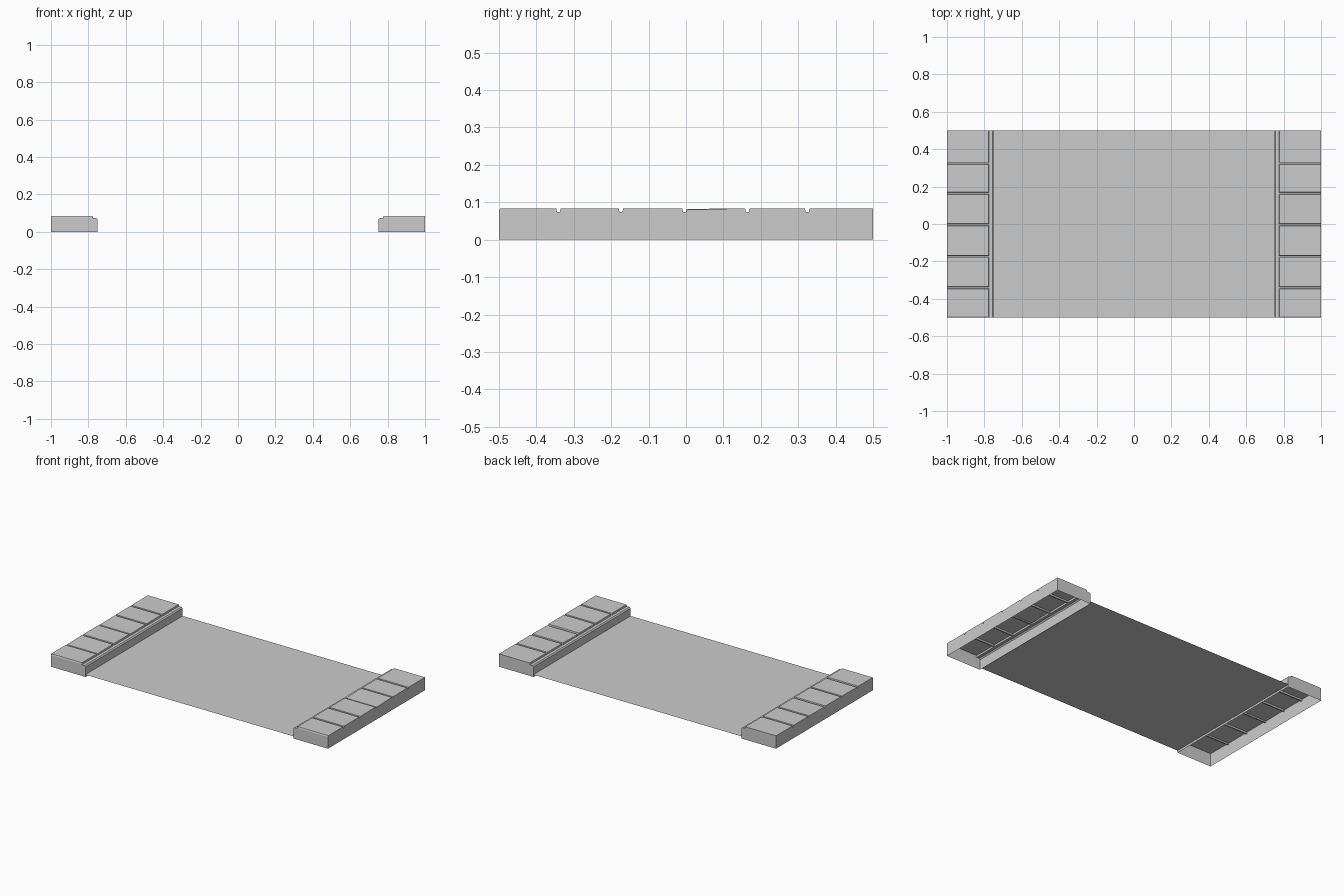
import bpy

if "Cube" in bpy.data.objects:
    bpy.data.objects.remove(bpy.data.objects["Cube"])

LEDGE = 0.073     # kerb top and groove bottoms
TOP = 0.084       # paving slab tops
SLABS = [(-0.497, -0.347), (-0.335, -0.18), (-0.168, -0.01),
         (0.002, 0.158), (0.17, 0.318), (0.33, 0.5)]


def make_object(name, verts, faces):
    mesh = bpy.data.meshes.new(name)
    mesh.from_pydata(verts, [], faces)
    mesh.update()
    obj = bpy.data.objects.new(name, mesh)
    bpy.context.collection.objects.link(obj)
    return obj


def sheet(name, y0, y1, z):
    return make_object(name, [(-0.75, y0, z), (0.75, y0, z), (0.75, y1, z), (-0.75, y1, z)],
                       [(0, 1, 2, 3)])


def pavement(name, side, tilt):
    # loft a kerb cross-section along y, dropping at every groove
    stations = [(-0.5, 0.076)]
    for i, (a, b) in enumerate(SLABS):
        if i:
            stations.append((a - 0.002, LEDGE + 0.001))
        stations.append((a, TOP - tilt[i]))
        stations.append((b, TOP))
        if i < len(SLABS) - 1:
            stations.append((b + 0.002, LEDGE + 0.001))
    verts, faces = [], []
    for y, h in stations:
        profile = [(1, 0), (1, h), (0.778, h), (0.776, LEDGE),
                   (0.757, LEDGE), (0.75, 0.066), (0.75, 0)]
        verts += [(side * x, y, z) for x, z in profile]
    n = 7
    for s in range(len(stations) - 1):
        for k in range(n - 1):
            a = s * n + k
            quad = (a, a + n, a + n + 1, a + 1)
            faces.append(quad if side > 0 else quad[::-1])
    # front and back ends, bottom left open
    last = (len(stations) - 1) * n
    front, back = tuple(range(n)), tuple(range(last, last + n))
    faces.append(front[::side])
    faces.append(back[::-side])
    return make_object(name, verts, faces)


# raised pavements on both sides
pavement("right_pavement", 1, [0, 0, 0, 0.004, 0.001, 0])
pavement("left_pavement", -1, [0, 0.002, 0, 0.002, 0, 0])

# flat roadway between them, with slab strips just underneath
sheet("roadway", -0.5, 0.5, 0.016)
edges = [-0.5] + [a for a, b in SLABS[1:]]
for i, y0 in enumerate(edges):
    y1 = SLABS[i][1]
    strip = sheet(f"underlay_strip_{i + 1}", y0, y1, 0.014)
    strip.data.flip_normals()
